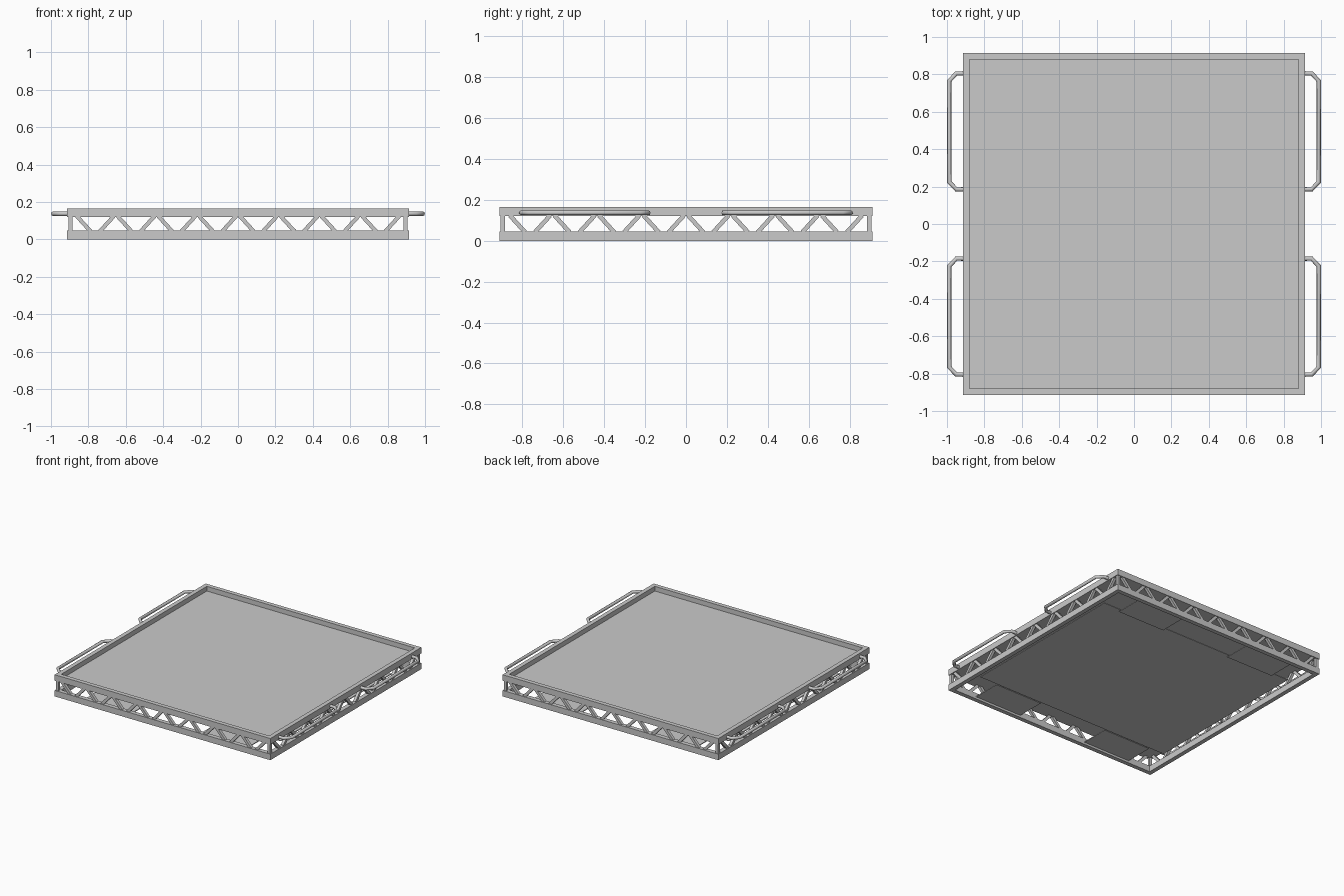
import bpy
import math
from mathutils import Matrix, Vector

cube = bpy.data.objects.get("Cube")
if cube:
    bpy.data.objects.remove(cube, do_unlink=True)

OUT, INN = 0.913, 0.88      # outer and inner edge of the frame
MID = (OUT + INN) / 2
RAIL_H, TOP_Z, HEIGHT = 0.046, 0.12, 0.166

metal = bpy.data.materials.new("grey_metal")
metal.use_nodes = True
grey = (0.59, 0.59, 0.59, 1)
metal.diffuse_color = grey
metal.node_tree.nodes["Principled BSDF"].inputs["Base Color"].default_value = grey


def box(name, lo, hi):
    """Axis-aligned box between two corners."""
    lo, hi = Vector(lo), Vector(hi)
    bpy.ops.mesh.primitive_cube_add(size=1)
    ob = bpy.context.object
    ob.name = name
    ob.data.transform(Matrix.Translation((lo + hi) / 2) @ Matrix.Diagonal((*(hi - lo), 1)))
    ob.data.materials.append(metal)
    return ob


def strut(name, a, b, thick, turn):
    """Square bar in the front plane from a to b (x, z), turned about z."""
    a, b = Vector((a[0], -MID, a[1])), Vector((b[0], -MID, b[1]))
    d = b - a
    ob = box(name, (-thick / 2, -thick / 2, -d.length / 2), (thick / 2, thick / 2, d.length / 2))
    tilt = Matrix.Rotation(math.atan2(d.x, d.z), 4, 'Y')
    ob.data.transform(turn @ Matrix.Translation((a + b) / 2) @ tilt)


# Four identical sides: rails, corner post and zigzag bracing
PITCH = 0.218
for i, side in enumerate(("front", "left", "back", "right")):
    turn = Matrix.Rotation(i * math.pi / 2, 4, 'Z')
    for level, z in (("lower", 0), ("upper", TOP_Z)):
        rail = box(f"{side}_{level}_rail", (-OUT, -OUT, z), (INN, -INN, z + HEIGHT - TOP_Z))
        rail.data.transform(turn)
    strut(f"{side}_corner_post", (-MID, RAIL_H), (-MID, TOP_Z), 0.021, turn)
    for k in range(-4, 5):
        for s in (-1, 1):
            if abs(k + s) <= 4:
                x = k * PITCH
                strut(f"{side}_brace", (x + s * 0.01, TOP_Z + 0.004),
                      (x + s * 0.085, RAIL_H - 0.004), 0.021, turn)

# Recessed deck panel
box("deck_panel", (-INN, -INN, TOP_Z), (INN, INN, TOP_Z + 0.01))

# Bottom plate, with two slightly lower tabs reaching each of the front and back rails
PLATE_X, PLATE_Y = 0.83, 0.67
box("bottom_plate", (-PLATE_X, -PLATE_Y, 0.03), (PLATE_X, PLATE_Y, 0.036))
for sx in (-1, 1):
    for sy in (-1, 1):
        xs = sorted((sx * 0.29, sx * 0.69))
        ys = sorted((sy * (PLATE_Y - 0.01), sy * INN))
        box("bottom_tab", (xs[0], ys[0], 0.016), (xs[1], ys[1], 0.022))

# Bent tube handles, two on each side
for sx in (-1, 1):
    for sy in (-1, 1):
        curve = bpy.data.curves.new("side_handle", 'CURVE')
        curve.dimensions = '3D'
        curve.bevel_depth = 0.012
        curve.bevel_resolution = 2
        curve.use_fill_caps = True
        path = [(0.9, 0.805), (0.95, 0.805), (0.988, 0.765),
                (0.988, 0.225), (0.95, 0.185), (0.9, 0.185)]
        spline = curve.splines.new('POLY')
        spline.points.add(len(path) - 1)
        for p, (x, y) in zip(spline.points, path):
            p.co = (sx * x, sy * y, 0.137, 1)
        spline.use_smooth = True
        curve.materials.append(metal)
        handle = bpy.data.objects.new("side_handle", curve)
        bpy.context.collection.objects.link(handle)
